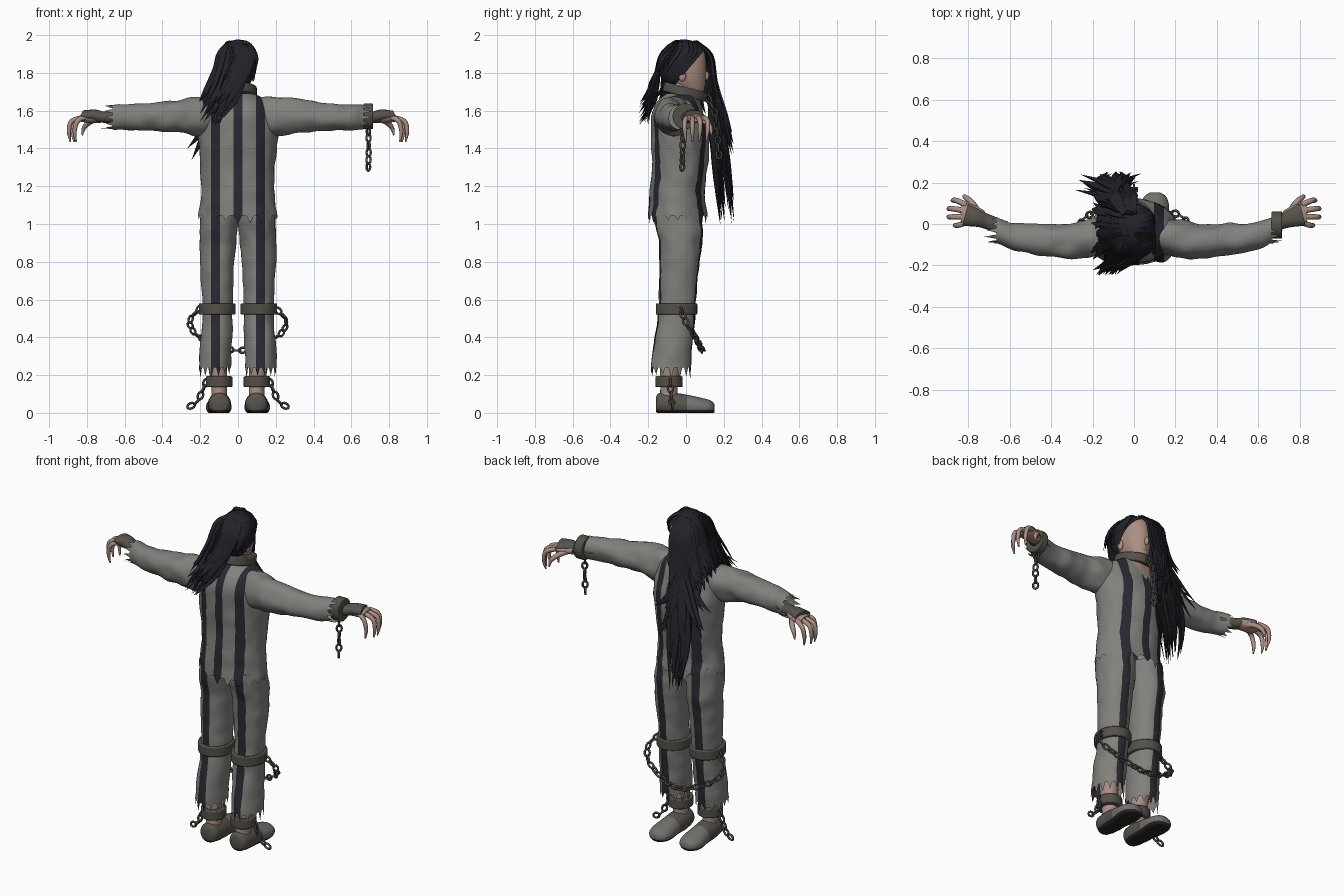
import bpy, bmesh, math, random
from mathutils import Vector, Matrix, noise

random.seed(4)
R = random.uniform
X, Y, Z = Vector((1, 0, 0)), Vector((0, 1, 0)), Vector((0, 0, 1))

if "Cube" in bpy.data.objects:
    bpy.data.objects.remove(bpy.data.objects["Cube"])


def material(name, *rgb):
    m = bpy.data.materials.new(name)
    m.use_nodes = True
    m.diffuse_color = (*rgb, 1)
    m.node_tree.nodes["Principled BSDF"].inputs["Base Color"].default_value = (*rgb, 1)
    return m


CLOTH = material("grey cloth", .225, .217, .203)
STRIPE = material("dark stripe", .022, .023, .031)
HAIR = material("black hair", .016, .016, .023)
SKIN = material("skin", .40, .275, .225)
IRON = material("dull iron", .088, .08, .066)
CHAIN = material("chain metal", .062, .058, .05)
WRAP = material("cloth wrapping", .095, .087, .072)
SHOE = material("shoe grey", .17, .163, .15)
SOLE = material("sole black", .018, .018, .02)


def finish(name, bm, mats, rule=None, angle=50):
    bmesh.ops.recalc_face_normals(bm, faces=bm.faces[:])
    if rule:
        for f in bm.faces:
            f.material_index = rule(f.calc_center_median())
    me = bpy.data.meshes.new(name)
    bm.to_mesh(me)
    bm.free()
    for m in mats:
        me.materials.append(m)
    ob = bpy.data.objects.new(name, me)
    bpy.context.collection.objects.link(ob)
    bpy.ops.object.select_all(action="DESELECT")
    ob.select_set(True)
    bpy.context.view_layer.objects.active = ob
    bpy.ops.object.shade_smooth_by_angle(angle=math.radians(angle))
    return ob


def spline(pts, k):
    """Smooth curve through tuples of any length."""
    out = []
    for i in range(len(pts) - 1):
        p0, p1, p2 = pts[max(i - 1, 0)], pts[i], pts[i + 1]
        p3 = pts[min(i + 2, len(pts) - 1)]
        for j in range(k):
            t = j / k
            out.append([b + .5 * t * (c - a + t * (2*a - 5*b + 4*c - d + t * (3*(b - c) + d - a)))
                        for a, b, c, d in zip(p0, p1, p2, p3)])
    return out + [list(pts[-1])]


def loft(bm, pts, ref, n=12, k=4, axis=None, wob=0, ragged=0):
    """Skin elliptical rings (x, y, z, a, b); a lies along ref."""
    path = spline(pts, k)
    rings = []
    for i, (x, y, z, a, b) in enumerate(path):
        lo, hi = path[max(i - 1, 0)], path[min(i + 1, len(path) - 1)]
        t = axis or (Vector(hi[:3]) - Vector(lo[:3])).normalized()
        u = (ref - t * ref.dot(t)).normalized()
        v = t.cross(u)
        ring = []
        for j in range(n):
            q = math.tau * j / n
            off = u * a * math.cos(q) + v * b * math.sin(q)
            c = Vector((x, y, z))
            off *= 1 + wob * noise.noise((c + off) * 14)
            if ragged and i == 0 and j % 3 == 0:
                off -= t * ragged * R(.4, 1)
            ring.append(bm.verts.new(c + off))
        rings.append(ring)
    for r1, r2 in zip(rings, rings[1:]):
        for j in range(n):
            bm.faces.new((r1[j], r1[j - 1], r2[j - 1], r2[j]))
    if not ragged:
        bm.faces.new(rings[0])
    bm.faces.new(rings[-1])


def cut(bm, point, normal):
    bmesh.ops.bisect_plane(bm, geom=bm.verts[:] + bm.edges[:] + bm.faces[:],
                           plane_co=point, plane_no=normal)


def ellipsoid(name, centre, size, mat):
    bm = bmesh.new()
    m = Matrix.Translation(centre) @ Matrix.Diagonal((*size, 1))
    bmesh.ops.create_uvsphere(bm, u_segments=24, v_segments=16, radius=1, matrix=m)
    return finish(name, bm, [mat])


def band(name, centre, size, rot=Matrix()):
    """Bevelled iron shackle; size is half width, half depth, height."""
    bm = bmesh.new()
    m = Matrix.Translation(centre) @ rot @ Matrix.Diagonal((*size, 1))
    bmesh.ops.create_cone(bm, cap_ends=True, segments=32, radius1=1, radius2=1, depth=1, matrix=m)
    ob = finish(name, bm, [IRON], angle=35)
    bev = ob.modifiers.new("edge", "BEVEL")
    bev.width, bev.segments = .006, 2


def chain(name, pts, step=.038):
    """Alternating oval links spaced along a smooth path."""
    path = [Vector(p) for p in spline(pts, 24)]
    bm = bmesh.new()
    run, count = step, 0
    for a, b in zip(path, path[1:]):
        run += (b - a).length
        if run < step:
            continue
        run -= step
        count += 1
        rot = (b - a).to_track_quat("X", "Z").to_matrix().to_4x4()
        m = Matrix.Translation(a) @ rot @ Matrix.Rotation(math.pi / 2 * (count % 2), 4, "X")
        grid = []
        for i in range(12):
            p = math.tau * i / 12
            grid.append([bm.verts.new(m @ Vector((
                math.cos(p) * (.021 + .0065 * math.cos(q)),
                math.sin(p) * (.014 + .0065 * math.cos(q)), .0065 * math.sin(q))))
                for q in [math.tau * j / 6 for j in range(6)]])
        for i in range(12):
            for j in range(6):
                bm.faces.new((grid[i - 1][j - 1], grid[i][j - 1], grid[i][j], grid[i - 1][j]))
    finish(name, bm, [CHAIN], angle=80)


def stripe(x, centres):
    return any(abs(x - c) < .024 for c in centres)


# Striped shirt with an open neck
bm = bmesh.new()
loft(bm, [(0, -.045, 1.045, .208, .155), (0, -.045, 1.15, .195, .147), (0, -.035, 1.3, .198, .147),
          (0, -.03, 1.46, .212, .155), (0, -.045, 1.57, .21, .138), (0, -.04, 1.645, .165, .115),
          (0, -.02, 1.69, .085, .085)], X, n=60, k=5, axis=Z, wob=.05, ragged=.045)
for c in (-.12, 0, .12):
    for e in (-.024, .024):
        cut(bm, (c + e, 0, 0), X)
for s in (-1, 1):
    cut(bm, (0, 0, 1.54), Vector((s * 1.6, 0, -1)))


def shirt_rule(c):
    if c.y > .0 and c.z > 1.54 + 1.6 * abs(c.x):
        return 2
    return int(stripe(c.x, (-.12, 0, .12)))


finish("shirt", bm, [CLOTH, STRIPE, SKIN], shirt_rule, 70)

for s, side in ((1, "left"), (-1, "right")):
    # Sleeve with torn cuff
    bm = bmesh.new()
    loft(bm, [(s * .665, -.03, 1.565, .062, .066), (s * .58, -.06, 1.565, .066, .068),
              (s * .45, -.075, 1.567, .076, .074), (s * .32, -.085, 1.572, .085, .088),
              (s * .21, -.07, 1.57, .09, .103), (s * .1, -.05, 1.575, .08, .09)],
         Y, n=36, k=6, axis=X * -s, wob=.13, ragged=.06)
    finish(side + "_sleeve", bm, [CLOTH], angle=70)

    # Wrapped wrist, palm, fingers and thumb
    bm = bmesh.new()
    loft(bm, [(s * .62, -.02, 1.565, .035, .03), (s * .71, .01, 1.565, .036, .03),
              (s * .76, .03, 1.575, .046, .032), (s * .815, .045, 1.575, .052, .026)], Y, n=20, wob=.1)
    finish(side + "_wrist_wrap", bm, [WRAP])
    bm = bmesh.new()
    loft(bm, [(s * .73, .03, 1.56, .035, .026), (s * .79, .045, 1.562, .05, .027),
              (s * .835, .048, 1.56, .048, .018)], Y, n=20)
    for i in range(4):
        y = .008 + .028 * i
        reach = (.865, .895, .895, .875)[i]
        loft(bm, [(s * .81, y, 1.565, .015, .014), (s * (reach - .015), y - .014 + .012 * i, 1.545, .013, .013),
                  (s * reach, y - .014 + .012 * i, 1.49, .011, .011),
                  (s * (reach - .008), y - .01 + .008 * i, 1.435, .004, .004)], Y, n=8)
    loft(bm, [(s * .75, .055, 1.555, .016, .016), (s * .785, .105, 1.54, .015, .015),
              (s * .815, .13, 1.51, .012, .012), (s * .825, .135, 1.47, .004, .004)], Z + Y * .3, n=8)
    finish(side + "_hand", bm, [SKIN])

    # Trouser leg with torn hem
    bm = bmesh.new()
    x = s * .11
    loft(bm, [(s * .122, -.078, .24, .085, .104), (s * .118, -.072, .34, .084, .103),
              (x, -.055, .48, .08, .1), (x, -.045, .6, .08, .097), (x, -.037, .75, .088, .102),
              (s * .107, -.03, .9, .098, .114), (s * .1, -.04, 1.0, .1, .125), (s * .1, -.045, 1.08, .095, .125)],
         X, n=42, k=6, axis=Z, wob=.07, ragged=.06)
    for e in (-.024, .024):
        cut(bm, (s * .12 + e, 0, 0), X)
    finish(side + "_trouser_leg", bm, [CLOTH, STRIPE], lambda c: int(stripe(c.x, (s * .12,))), 70)

    # Shin and shoe
    bm = bmesh.new()
    loft(bm, [(s * .1, -.09, .05, .042, .05), (s * .1, -.09, .14, .042, .046),
              (s * .115, -.08, .32, .055, .06)], X, n=20, axis=Z)
    finish(side + "_shin", bm, [SKIN])
    bm = bmesh.new()
    loft(bm, [(s * .098, -.158, .045, .035, .04), (s * .098, -.14, .05, .055, .055),
              (s * .098, -.07, .045, .062, .062), (s * .1, .0, .04, .062, .057),
              (s * .102, .08, .03, .068, .05), (s * .102, .13, .028, .055, .038),
              (s * .102, .152, .025, .025, .02)], X, n=28, axis=Y)
    cut(bm, (0, .005, 0), Y)
    cut(bm, (0, 0, .016), Z)
    for v in bm.verts:
        v.co.z = max(v.co.z, 0)
    finish(side + "_shoe", bm, [SHOE, WRAP, SOLE],
           lambda c: 2 if c.z < .016 else int(c.y < .005))

    # Leg shackles and ankle chain
    band(side + "_knee_shackle", (s * .11, -.05, .55), (.097, .11, .06))
    band(side + "_ankle_shackle", (s * .1, -.09, .165), (.07, .072, .058))
    chain(side + "_ankle_chain", [(s * .17, -.085, .16), (s * .195, -.08, .1),
                                  (s * .22, -.075, .055), (s * .265, -.07, .03)])

# Wrist shackle, neck collar and their chains
band("wrist_shackle", (.69, -.005, 1.57), (.068, .066, .052), Matrix.Rotation(math.pi / 2, 4, "Y"))
band("neck_collar", (0, -.005, 1.70), (.1, .118, .05), Matrix.Rotation(-.25, 4, "X"))
chain("wrist_chain", [(.69, -.015, 1.49), (.692, -.018, 1.4), (.69, -.02, 1.3)])
chain("collar_chain", [(0, .12, 1.66), (0, .155, 1.58), (.0, .165, 1.48), (0, .175, 1.36)])
chain("knee_chain", [(-.205, -.03, .55), (-.255, .0, .48), (-.2, .05, .4), (0, .085, .33),
                     (.2, .05, .4), (.255, .0, .48), (.205, -.03, .55)])

# Neck, head, nose and ears
bm = bmesh.new()
loft(bm, [(0, -.02, 1.62, .062, .065), (0, -.015, 1.8, .05, .06)], X, n=20, axis=Z)
finish("neck", bm, [SKIN])
bm = bmesh.new()
loft(bm, [(0, .045, 1.69, .028, .035), (0, .03, 1.71, .05, .066), (0, .008, 1.77, .074, .096),
          (0, -.005, 1.84, .083, .112), (0, -.01, 1.91, .077, .107), (0, -.01, 1.955, .045, .065)],
     X, n=32, axis=Z)
finish("head", bm, [SKIN])
ellipsoid("nose", (0, .105, 1.785), (.012, .018, .024), SKIN)
ellipsoid("lips", (0, .09, 1.74), (.024, .014, .011), SKIN)
for s, side in ((1, "left"), (-1, "right")):
    ellipsoid(side + "_ear", (s * .08, -.02, 1.785), (.01, .019, .03), SKIN)

# Hair cap, opened over the face
bm = bmesh.new()
bmesh.ops.create_uvsphere(bm, u_segments=40, v_segments=28, radius=1,
                          matrix=Matrix.Translation((0, -.012, 1.845)) @ Matrix.Diagonal((.1, .138, .132, 1)))
cut(bm, (0, -.03, 1.77), Vector((0, 1, -.85)))
bmesh.ops.delete(bm, geom=[f for f in bm.faces if f.calc_center_median().y + .03
                           > .85 * (f.calc_center_median().z - 1.77)
                           and f.calc_center_median().x > -.06], context="FACES")
finish("hair_cap", bm, [HAIR])


def strand(bm, pts, w):
    """Flat tapered lock whose thin side faces out from the head."""
    widths = (.5, 1, 1, .8, .02)
    rings = [(*p, w * .4 * f, w * f) for p, f in zip(pts, widths)]
    out = Vector(pts[2]) - Vector((0, -.01, pts[2][2] - .03))
    loft(bm, rings, out, n=6, k=4)


# Back and side hair swept toward the right shoulder
bm = bmesh.new()
for i in range(42):
    x, d = R(-.075, .07), R(0, 1)
    strand(bm, [(x * .5, -.02, 1.965), (x, -.115, 1.91), (x - .03, -.15, 1.82 - .04 * d),
                (x * .8 - .075, -.165 - R(0, .03), 1.74 - .1 * d),
                (x * .6 - .13 + R(-.03, .03), -.19 - R(0, .06), 1.66 - .14 * d)], R(.018, .03))
for i in range(36):
    y, d = R(-.13, .13), R(0, 1)
    strand(bm, [(-.0, y * .5, 1.965), (-.08, y * .8, 1.92), (-.115, y, 1.82),
                (-.145 - R(0, .025), y * 1.1, 1.73 - .06 * d),
                (-.17 - R(0, .04), y * 1.3 + R(-.03, .03), 1.67 - .1 * d)], R(.018, .028))
for i in range(12):
    y = R(-.1, .06)
    strand(bm, [(0, y * .5 - .01, 1.968), (.05, y * .8, 1.955), (.085, y, 1.915),
                (.097, y - .03, 1.87), (.09, y - .06, 1.8 + max(y, 0))], R(.014, .022))
finish("swept_hair", bm, [HAIR])

# Long lock falling over the face and chest
bm = bmesh.new()
for i in range(56):
    x, g, h, d = R(-.085, 0), R(-1, 1), R(-1, 1), R(0, 1) ** 1.4
    tip = 1.0 + .5 * d
    strand(bm, [(x * .6, .05, 1.965), (x - .01, .125, 1.89), (x - .02, .142 + .012 * h, 1.74),
                (-.1 + .07 * g, .18 + .04 * h, (1.74 + tip) / 2 - .05),
                (-.09 + (.03 + .22 * d) * g * .75 - .03 * d, .21 + .045 * h, tip)], R(.022, .034))
finish("front_lock", bm, [HAIR])
